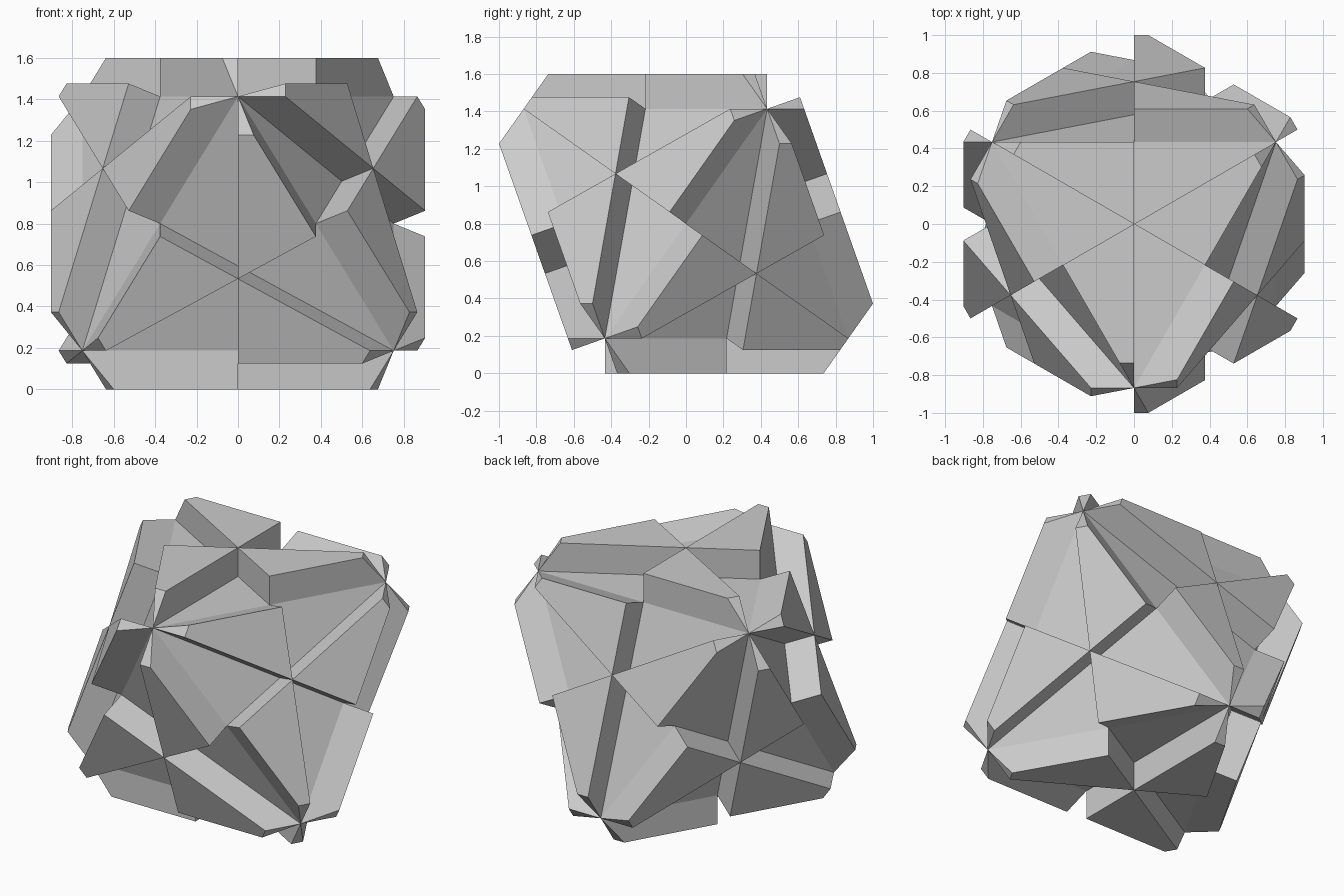
import bpy, bmesh
from itertools import product
from math import cos, sin, radians, sqrt
from mathutils import Vector

if "Cube" in bpy.data.objects:
    bpy.data.objects.remove(bpy.data.objects["Cube"], do_unlink=True)

R = 1.063            # centre to octahedron corner
TOP = 0.8            # centre to raised blade faces
UP = Vector((0, 0, TOP))

# Three perpendicular corner axes, tilted so one face lies level
axes = [Vector((cos(radians(a)) * sqrt(2 / 3), sin(radians(a)) * sqrt(2 / 3), 1 / sqrt(3))) * R
        for a in (-90, 30, 150)]

bm = bmesh.new()


def face(*points):
    bm.faces.new([bm.verts.new(p + UP) for p in points])


def trim(start, end, corner):
    """Point where the line start-end meets the flat cap at a corner."""
    d = corner.normalized()
    return start.lerp(end, (R - start.dot(d)) / (end - start).dot(d))


def half_sector_pair(centre, a, b):
    """One edge of an octahedron face: recessed half, then raised blade."""
    mid = (a + b) / 2
    n = centre.normalized()
    lift = n * (TOP - centre.length)
    centre_up, mid_up, b_up = centre + lift, mid + lift, b + lift
    p = trim(mid_up, b_up, b)
    q = trim(centre_up, b_up, b)
    face(centre, a, mid)                  # recessed floor
    face(centre_up, mid_up, p, q)         # blade top
    face(mid, b, p, mid_up)               # outer wall
    face(b, q, p)                         # corner cap
    face(b, centre, centre_up, q)         # radial walls
    face(centre, mid, mid_up, centre_up)


# Eight octahedron faces, each with three pinwheel blades
for signs in product((1, -1), repeat=3):
    tri = [axis * s for axis, s in zip(axes, signs)]
    if signs[0] * signs[1] * signs[2] < 0:
        tri.reverse()
    centre = sum(tri, Vector()) / 3
    for i in range(3):
        half_sector_pair(centre, tri[i], tri[(i + 1) % 3])

bmesh.ops.remove_doubles(bm, verts=bm.verts, dist=0.0005)
mesh = bpy.data.meshes.new("pinwheel_octahedron")
bm.to_mesh(mesh)
bm.free()

# Single plain grey
grey = bpy.data.materials.new("plain_grey")
grey.use_nodes = True
colour = (0.6, 0.6, 0.6, 1)
grey.diffuse_color = colour
grey.node_tree.nodes["Principled BSDF"].inputs["Base Color"].default_value = colour
mesh.materials.append(grey)

body = bpy.data.objects.new("pinwheel_octahedron", mesh)
bpy.context.collection.objects.link(body)
